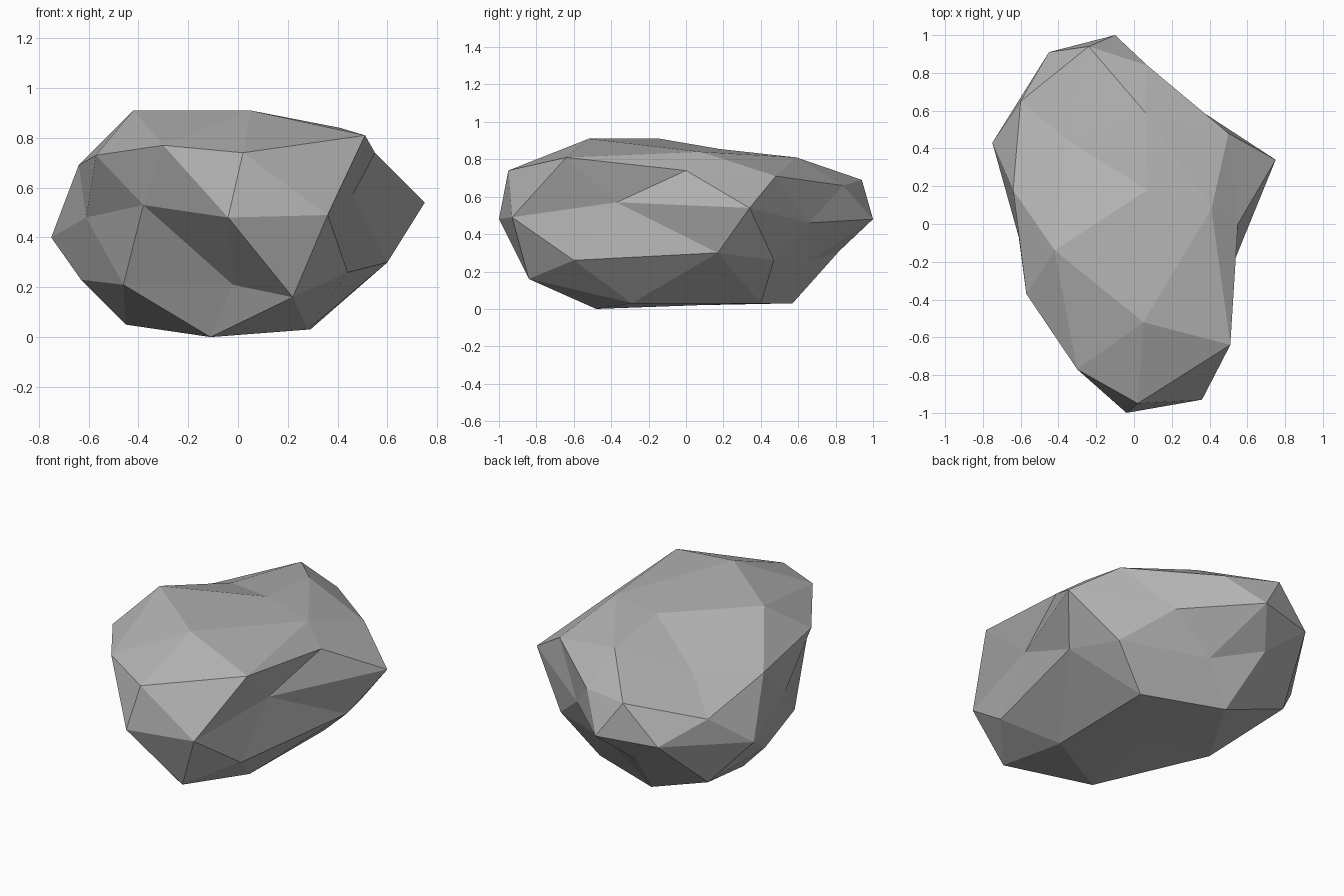
import bpy
import bmesh

# Remove the default cube only
default_cube = bpy.data.objects.get("Cube")
if default_cube:
    bpy.data.objects.remove(default_cube, do_unlink=True)


def flat_material(name, colour):
    material = bpy.data.materials.new(name)
    material.use_nodes = True
    material.diffuse_color = colour
    shader = material.node_tree.nodes["Principled BSDF"]
    shader.inputs["Base Color"].default_value = colour
    shader.inputs["Roughness"].default_value = .9
    return material


# Cross-section rings of the boulder, counter-clockwise from the front right
crown_tip = [(.07, .18, .855)]
crown_ring = [(-.42, -.14, .91), (.05, -.52, .91), (.41, .08, .84),
              (.06, .59, .81), (-.36, .45, .72)]
shoulder_ring = [(-.57, -.37, .73), (-.3, -.77, .77), (.02, -.95, .74),
                 (.51, -.64, .81), (.55, 0, .74), (.5, .48, .71),
                 (.07, .84, .66), (-.24, .94, .69), (-.6, .65, .58),
                 (-.64, .18, .69)]
waist_ring = [(-.38, -.6, .53), (-.04, -1, .48), (.36, -.93, .49),
              (.46, -.37, .57), (.75, .34, .54), (.26, .66, .46),
              (-.1, 1, .48), (-.45, .91, .47), (-.75, .43, .4),
              (-.61, -.07, .48)]
skirt_ring = [(-.46, -.37, .21), (-.02, -.64, .21), (.22, -.84, .16),
              (.44, -.6, .26), (.6, .17, .3), (.5, .47, .26),
              (.01, .65, .25), (-.24, .82, .31), (-.56, .59, .17),
              (-.63, .15, .23)]
base_ring = [(-.11, -.48, 0), (.28, -.29, .03), (.29, .4, .03),
             (-.17, .57, .03), (-.45, .1, .05)]
base_tip = [(-.02, .07, .02)]

bm = bmesh.new()


def add_ring(points):
    return [bm.verts.new(point) for point in points]


def at(ring, index):
    return ring[index % len(ring)]


def cap(tip, inner, outer, shift):
    """Close one end: a fan round the tip, then a strip to the wider ring."""
    for i, corner in enumerate(inner):
        following = at(inner, i + 1)
        middle = i + i + shift
        before, here, after = [at(outer, middle + k) for k in (-1, 0, 1)]
        bm.faces.new((tip, corner, following))
        bm.faces.new((corner, before, here))
        bm.faces.new((corner, here, after))
        bm.faces.new((corner, after, following))


def zigzag(ring, waist):
    """Join a ring to the waist, whose corners sit between its corners."""
    for i, corner in enumerate(waist):
        bm.faces.new((at(ring, i), corner, at(ring, i + 1)))
        bm.faces.new((at(ring, i), at(waist, i - 1), corner))


# Boulder body: two caps meeting at the waist
shoulder = add_ring(shoulder_ring)
waist = add_ring(waist_ring)
skirt = add_ring(skirt_ring)
cap(add_ring(crown_tip)[0], add_ring(crown_ring), shoulder, 0)
zigzag(shoulder, waist)
zigzag(skirt, waist)
cap(add_ring(base_tip)[0], add_ring(base_ring), skirt, 1)
bmesh.ops.recalc_face_normals(bm, faces=bm.faces[:])

mesh = bpy.data.meshes.new("boulder")
bm.to_mesh(mesh)
bm.free()
mesh.shade_flat()
mesh.materials.append(flat_material("stone grey", (.45, .45, .45, 1)))
boulder = bpy.data.objects.new("boulder", mesh)
bpy.context.scene.collection.objects.link(boulder)
